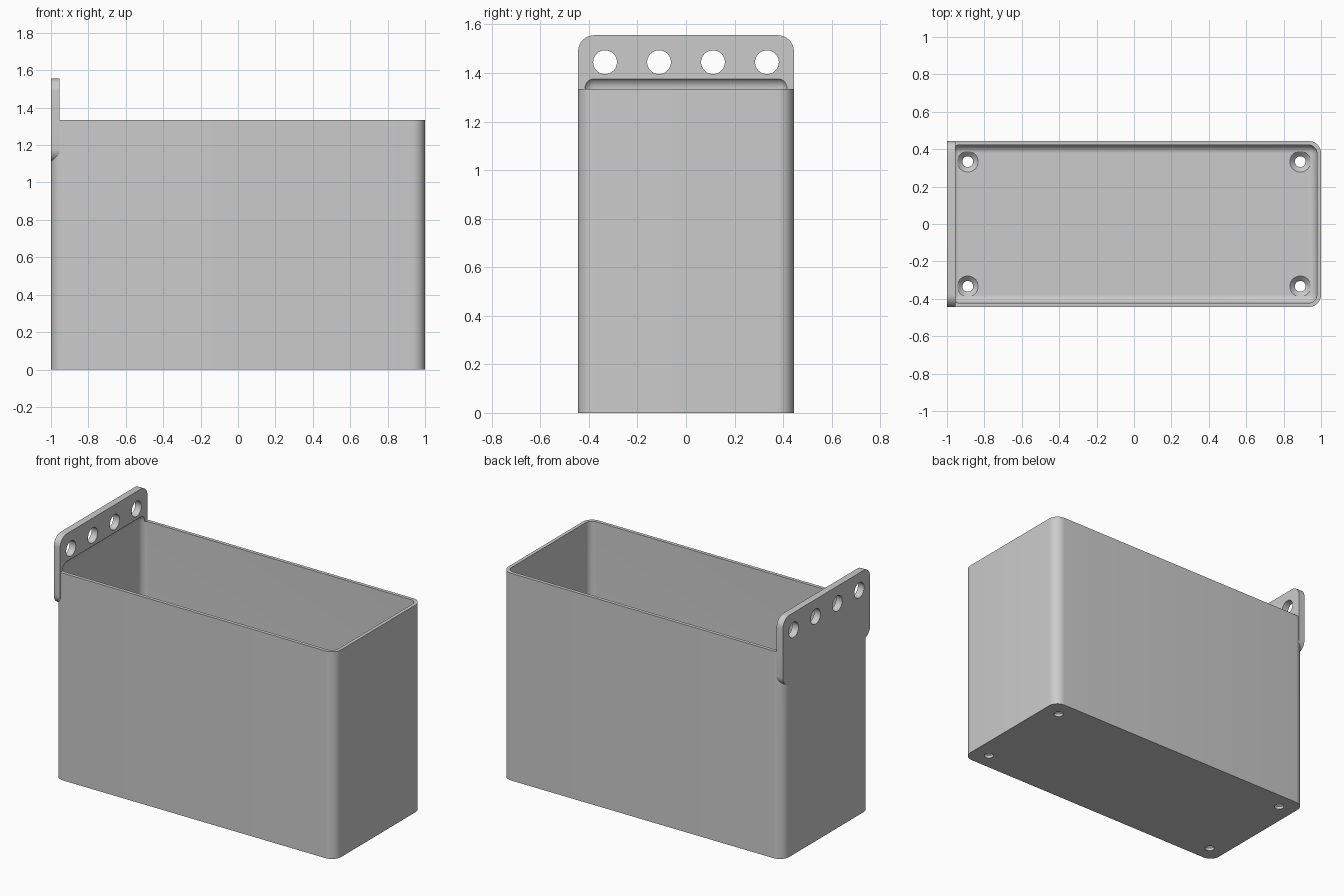
import bpy, bmesh, math
from mathutils import Vector, Matrix

if "Cube" in bpy.data.objects:
    bpy.data.objects.remove(bpy.data.objects["Cube"])

MM = 2 / 90  # design unit: the bin is 90 long

grey = bpy.data.materials.new("light_grey")
grey.use_nodes = True
colour = (0.6, 0.6, 0.6, 1)
grey.diffuse_color = colour
grey.node_tree.nodes["Principled BSDF"].inputs["Base Color"].default_value = colour


def finish(name, bm):
    bmesh.ops.recalc_face_normals(bm, faces=bm.faces)
    mesh = bpy.data.meshes.new(name)
    bm.to_mesh(mesh)
    bm.free()
    mesh.materials.append(grey)
    obj = bpy.data.objects.new(name, mesh)
    bpy.context.scene.collection.objects.link(obj)
    return obj


def rounded_block(name, low, high, radius, axis=None):
    """Block with rounded edges: those along one axis, or all of them."""
    low, high = Vector(low) * MM, Vector(high) * MM
    bm = bmesh.new()
    bmesh.ops.create_cube(bm, size=1)
    for v in bm.verts:
        v.co = Vector([(low[i] + high[i]) / 2 + v.co[i] * (high[i] - low[i]) for i in range(3)])
    edges = [e for e in bm.edges
             if axis is None or abs((e.verts[0].co - e.verts[1].co)[axis]) > 1e-4]
    bmesh.ops.bevel(bm, geom=edges, offset=radius * MM, segments=10,
                    profile=0.5, affect='EDGES')
    return finish(name, bm)


def lathe(name, profile, place, sides=48):
    """Closed solid turned about z from (radius, height) points, then placed."""
    bm = bmesh.new()
    rings = []
    for r, z in profile:
        rings.append([bm.verts.new((r * MM * math.cos(math.tau * i / sides),
                                    r * MM * math.sin(math.tau * i / sides), z * MM))
                      for i in range(sides)])
    for a, b in zip(rings, rings[1:]):
        for i in range(sides):
            j = (i + 1) % sides
            bm.faces.new((a[i], a[j], b[j], b[i]))
    bm.faces.new(rings[0])
    bm.faces.new(rings[-1])
    bm.transform(place)
    return finish(name, bm)


def combine(target, tool, operation):
    mod = target.modifiers.new(tool.name, 'BOOLEAN')
    mod.operation, mod.solver, mod.object = operation, 'EXACT', tool
    bpy.context.view_layer.update()
    result = target.evaluated_get(bpy.context.evaluated_depsgraph_get())
    mesh = bpy.data.meshes.new_from_object(result)
    target.modifiers.clear()
    target.data = mesh
    bpy.data.objects.remove(tool)


# Outer shell and hanging plate
storage_bin = rounded_block("storage_bin", (-45, -20, 0), (45, 20, 60), 3, axis=2)
plate = rounded_block("hanging_plate", (-45, -20, 50), (-43, 20, 70), 3, axis=0)
combine(storage_bin, plate, 'UNION')

# Hollow with rounded edges, biting into the plate above the rim
hollow = rounded_block("hollow", (-44, -19, 2), (44, 19, 62.2), 2)
combine(storage_bin, hollow, 'DIFFERENCE')

# Row of holes through the plate
for y in (-15, -5, 5, 15):
    place = Matrix.Translation(Vector((-44, y, 65)) * MM) @ Matrix.Rotation(math.pi / 2, 4, 'Y')
    combine(storage_bin, lathe("plate_hole", [(2.2, -3), (2.2, 3)], place), 'DIFFERENCE')

# Countersunk screw holes in the floor
screw = [(1.3, -1), (1.3, 0.8), (2.5, 2), (2.5, 3)]
for x in (-40, 40):
    for y in (-15, 15):
        place = Matrix.Translation(Vector((x, y, 0)) * MM)
        combine(storage_bin, lathe("screw_hole", screw, place), 'DIFFERENCE')

# Smooth rounded parts, keep hard edges
bpy.ops.object.select_all(action='DESELECT')
storage_bin.select_set(True)
bpy.context.view_layer.objects.active = storage_bin
bpy.ops.object.shade_smooth_by_angle(angle=math.radians(30))
